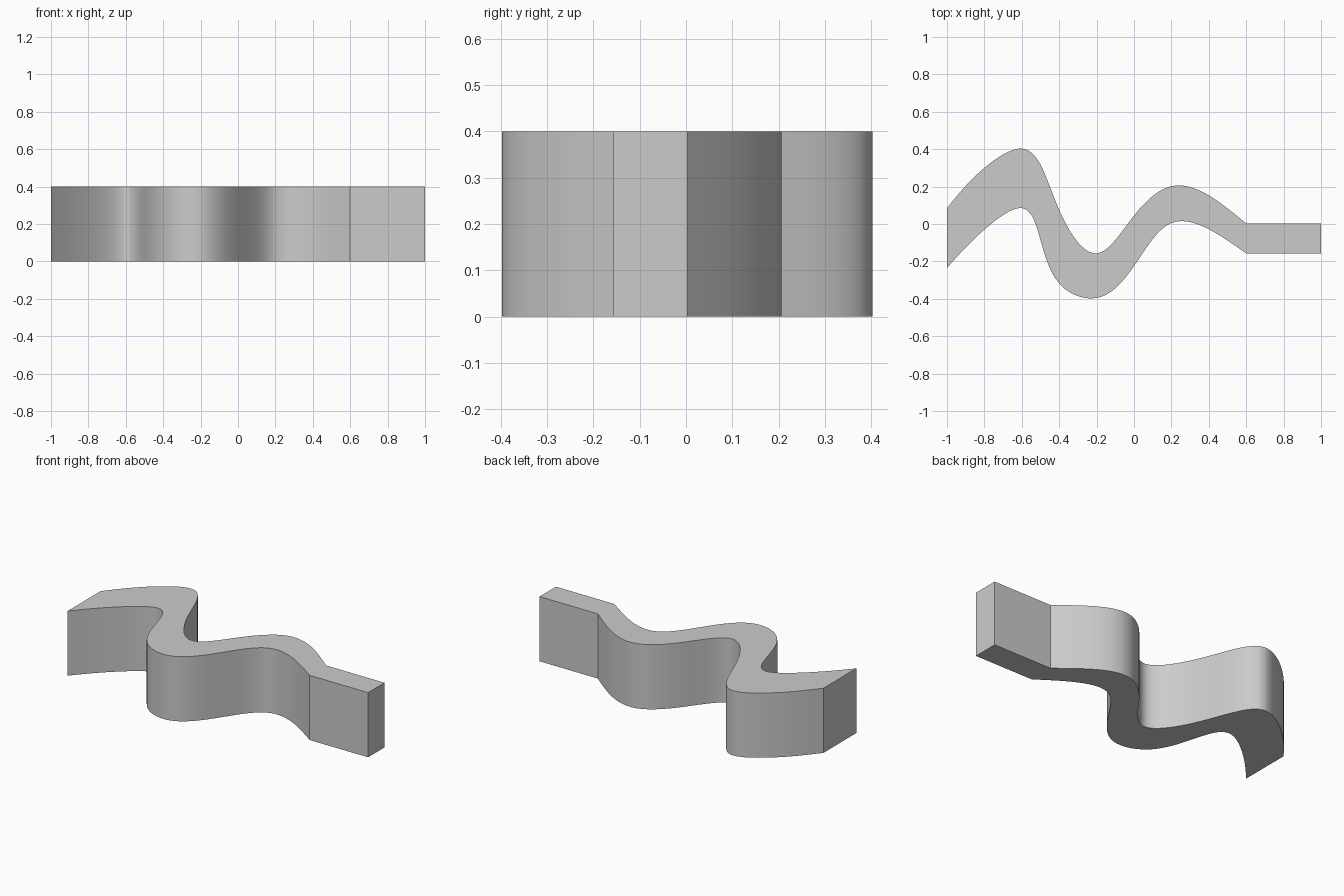
import bpy, bmesh

if "Cube" in bpy.data.objects:
    bpy.data.objects.remove(bpy.data.objects["Cube"])

HEIGHT = 0.4


def spline(pts, steps=14):
    """Natural cubic spline through pts, parametrised by chord length."""
    n = len(pts)
    t = [0.0]
    for a, b in zip(pts, pts[1:]):
        t.append(t[-1] + ((b[0] - a[0]) ** 2 + (b[1] - a[1]) ** 2) ** 0.5)
    h = [t[i + 1] - t[i] for i in range(n - 1)]
    second = []
    for k in (0, 1):
        c, d = [0.0] * n, [0.0] * n
        for i in range(1, n - 1):
            rhs = 6 * ((pts[i + 1][k] - pts[i][k]) / h[i] - (pts[i][k] - pts[i - 1][k]) / h[i - 1])
            den = 2 * (h[i - 1] + h[i]) - h[i - 1] * c[i - 1]
            c[i] = h[i] / den
            d[i] = (rhs - h[i - 1] * d[i - 1]) / den
        m = [0.0] * n
        for i in range(n - 2, 0, -1):
            m[i] = d[i] - c[i] * m[i + 1]
        second.append(m)
    out = []
    for i in range(n - 1):
        for s in range(steps):
            b = s / steps
            a = 1 - b
            out.append(tuple(
                a * pts[i][k] + b * pts[i + 1][k]
                + ((a ** 3 - a) * second[k][i] + (b ** 3 - b) * second[k][i + 1]) * h[i] ** 2 / 6
                for k in (0, 1)))
    return out + [pts[-1]]


# Plan edges: wavy part, then a straight tail
back = spline([(-1, 0.085), (-0.8, 0.30), (-0.6, 0.403), (-0.4, 0.075), (-0.2, -0.157),
               (0, 0.045), (0.2, 0.202), (0.6, 0.003)]) + [(1, 0.003)]
front = spline([(-1, -0.235), (-0.8, -0.03), (-0.6, 0.085), (-0.4, -0.318), (-0.2, -0.395),
                (0, -0.225), (0.2, 0.005), (0.6, -0.157)]) + [(1, -0.157)]

# Extrude the strip between both edges
bm = bmesh.new()
bottom = [[bm.verts.new((x, y, 0)) for x, y in edge] for edge in (front, back)]
for i in range(len(front) - 1):
    f, b = bottom
    bm.faces.new((f[i], f[i + 1], b[i + 1], b[i]))
res = bmesh.ops.extrude_face_region(bm, geom=bm.faces[:])
bmesh.ops.translate(bm, vec=(0, 0, HEIGHT),
                    verts=[g for g in res["geom"] if isinstance(g, bmesh.types.BMVert)])
bmesh.ops.recalc_face_normals(bm, faces=bm.faces[:])
mesh = bpy.data.meshes.new("wavy_wall")
bm.to_mesh(mesh)
bm.free()
wall = bpy.data.objects.new("wavy_wall", mesh)
bpy.context.collection.objects.link(wall)
bpy.context.view_layer.objects.active = wall
wall.select_set(True)
bpy.ops.object.shade_smooth_by_angle(angle=0.35)
